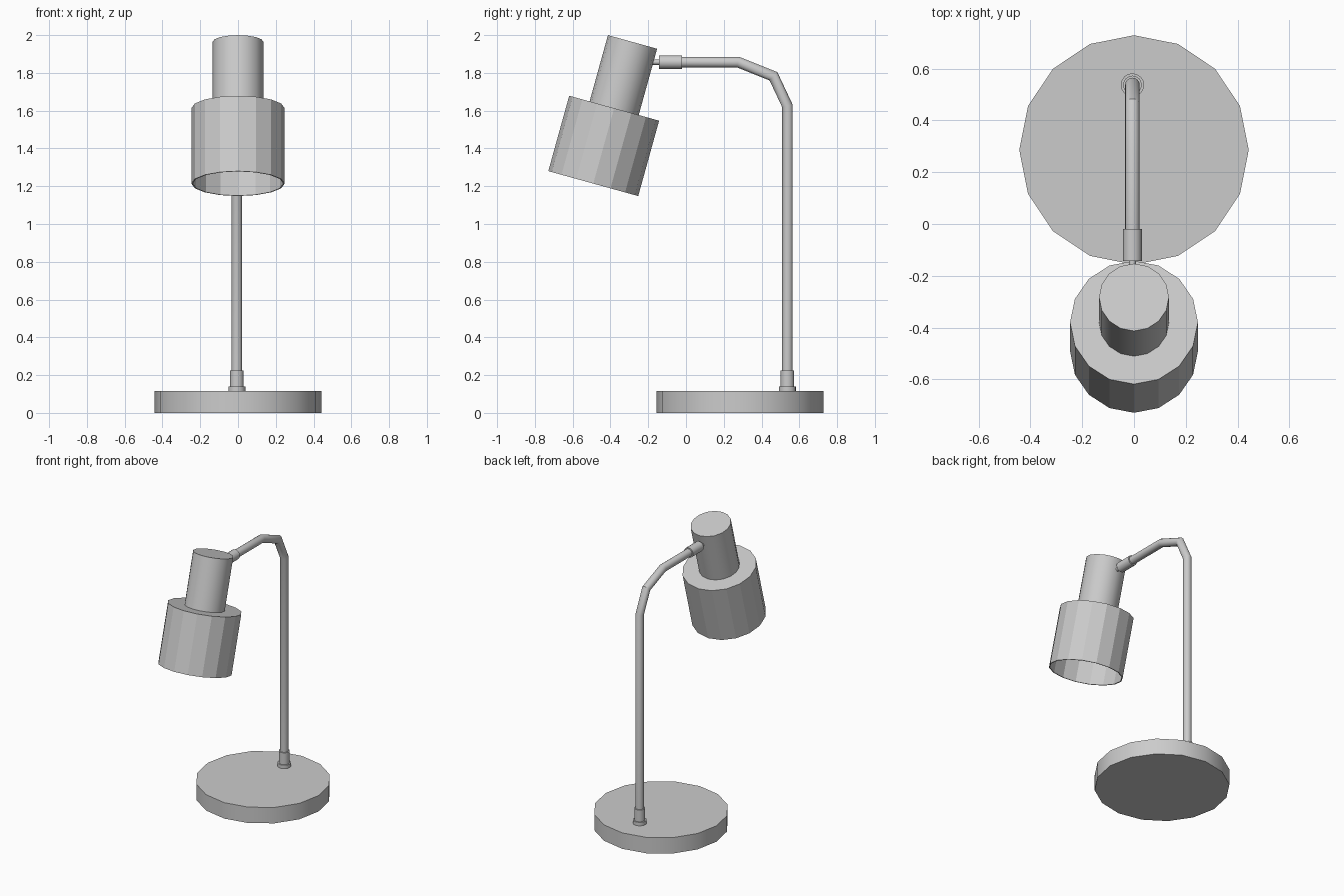
import bpy, bmesh
from math import sin, cos, pi, radians
from mathutils import Matrix, Vector

if "Cube" in bpy.data.objects:
    bpy.data.objects.remove(bpy.data.objects["Cube"])


def lathe(name, profile, matrix, sides=16, smooth=True):
    """Revolve (radius, height) points round local z; radius 0 closes an end."""
    bm = bmesh.new()
    rings = []
    for r, z in profile:
        if r == 0:
            rings.append([bm.verts.new((0, 0, z))] * sides)
        else:
            rings.append([bm.verts.new((r * sin(2 * pi * i / sides), r * cos(2 * pi * i / sides), z))
                          for i in range(sides)])
    for a, b in zip(rings, rings[1:]):
        for i in range(sides):
            j = (i + 1) % sides
            bm.faces.new(list(dict.fromkeys((a[i], a[j], b[j], b[i]))))
    bmesh.ops.dissolve_limit(bm, angle_limit=0.01, verts=bm.verts, edges=bm.edges)
    bmesh.ops.recalc_face_normals(bm, faces=bm.faces)
    return finish(name, bm, matrix, smooth)


def finish(name, bm, matrix, smooth=True):
    mesh = bpy.data.meshes.new(name)
    bm.to_mesh(mesh)
    bm.free()
    ob = bpy.data.objects.new(name, mesh)
    ob.matrix_world = matrix
    bpy.context.collection.objects.link(ob)
    if smooth:
        bpy.ops.object.select_all(action='DESELECT')
        ob.select_set(True)
        bpy.context.view_layer.objects.active = ob
        bpy.ops.object.shade_smooth_by_angle(angle=radians(30))
    return ob


def rod(r, z0, z1):
    return [(0, z0), (r, z0), (r, z1), (0, z1)]


X, POLE_Y, ARM_Z = -0.006, 0.537, 1.857

# Round base
lathe("base", rod(0.443, 0, 0.115), Matrix.Translation((0, 0.286, 0)))

# Stepped collar at the foot of the pole
lathe("pole_collar", [(0, 0.11), (0.045, 0.11), (0.045, 0.14), (0.036, 0.14), (0.036, 0.225), (0, 0.225)],
      Matrix.Translation((X, POLE_Y, 0)))

# Bent pole: mitred rings along a path in the y-z plane
path = [Vector(p) for p in ((X, POLE_Y, 0.2), (X, POLE_Y, 1.625), (X, 0.463, 1.782),
                            (X, 0.275, ARM_Z), (X, -0.03, ARM_Z))]
bm = bmesh.new()
rings, sides, radius = [], 16, 0.028
for k, p in enumerate(path):
    d0 = (path[max(k, 1)] - path[max(k, 1) - 1]).normalized()
    n = min(k + 1, len(path) - 1)
    d1 = (path[n] - path[n - 1]).normalized()
    t = (d0 + d1).normalized()
    side = t.cross(Vector((1, 0, 0))) * (radius / t.dot(d0))
    rings.append([bm.verts.new(p + Vector((radius * cos(2 * pi * i / sides), 0, 0))
                               + side * sin(2 * pi * i / sides)) for i in range(sides)])
for a, b in zip(rings, rings[1:]):
    for i in range(sides):
        j = (i + 1) % sides
        bm.faces.new((a[i], a[j], b[j], b[i]))
bm.faces.new(rings[0])
bm.faces.new(rings[-1])
bmesh.ops.recalc_face_normals(bm, faces=bm.faces)
finish("pole", bm, Matrix.Identity(4))

# Sleeve and thin pin joining the arm to the lamp head (local z points to -y)
along_arm = Matrix.Translation((X, 0, ARM_Z)) @ Matrix.Rotation(pi / 2, 4, 'X')
lathe("arm_sleeve", rod(0.036, 0.02, 0.142), along_arm)
lathe("head_pin", rod(0.014, 0.135, 0.20), along_arm)

# Tilted head: open faceted shade with a smooth socket housing on top
head = Matrix.Translation((0, -0.491, 1.214)) @ Matrix.Rotation(radians(-15.5), 4, 'X')
lathe("shade", [(0, 0.407), (0.24, 0.407), (0.24, 0), (0.247, 0), (0.247, 0.414), (0, 0.414)],
      head, smooth=False)
lathe("socket_housing", rod(0.135, 0.41, 0.778), head)
